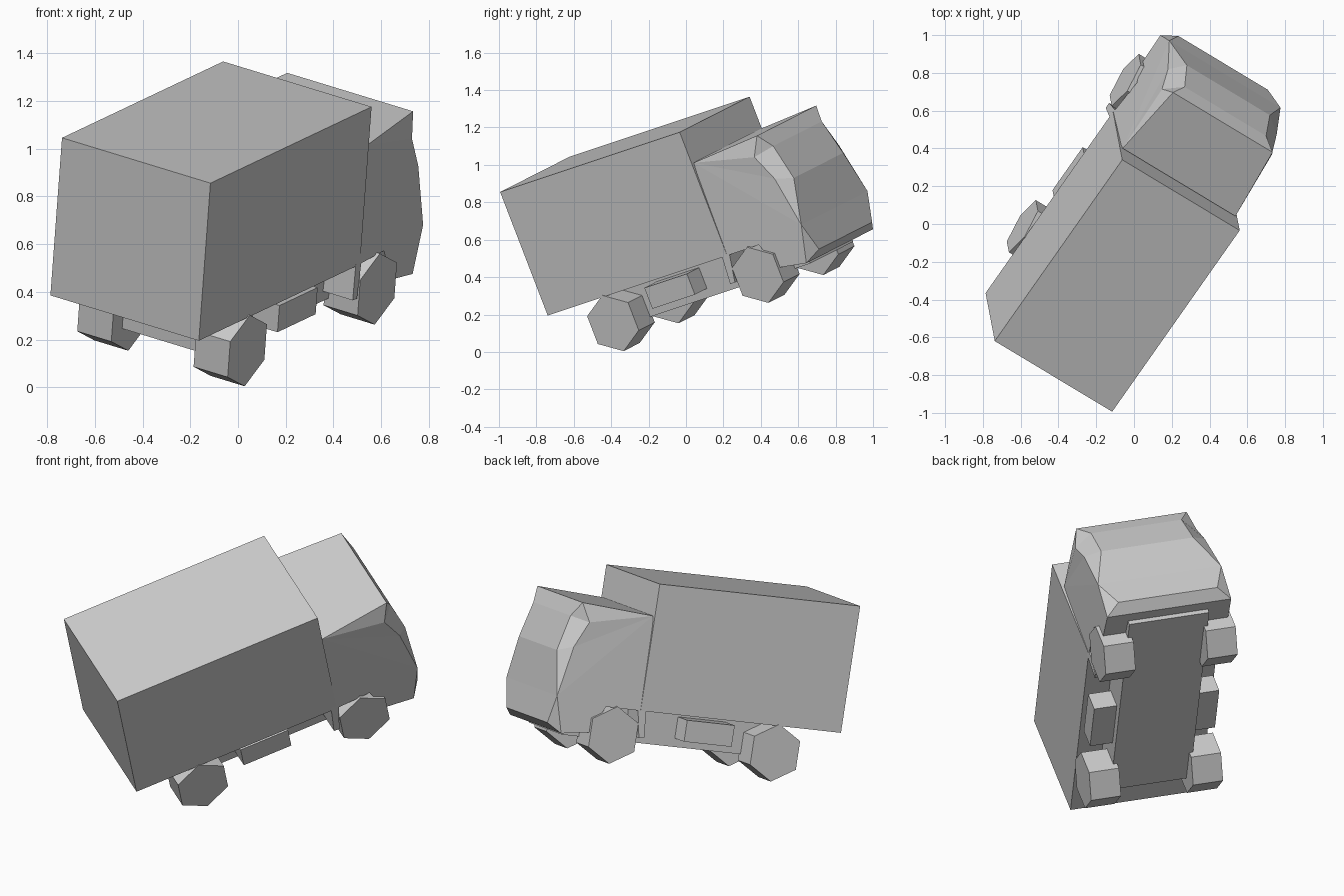
import bpy, bmesh, math
from mathutils import Matrix, Vector

cube = bpy.data.objects.get("Cube")
if cube:
    bpy.data.objects.remove(cube, do_unlink=True)

# The truck's own frame: forward, left, up, with its origin under the cargo box
forward = Vector((0.555, 0.789, 0.263)).normalized()
left = Vector((-0.828, 0.501, 0.254))
left = (left - forward * left.dot(forward)).normalized()
up = forward.cross(left)
FRAME = Matrix((forward, left, up)).transposed().to_4x4()
FRAME.translation = (-0.475, -0.5525, 0.29)

# Single plain material
grey = bpy.data.materials.new("plain_grey")
grey.use_nodes = True
colour = (0.6, 0.6, 0.6, 1)
grey.diffuse_color = colour
grey.node_tree.nodes["Principled BSDF"].inputs["Base Color"].default_value = colour


def finish(name, bm):
    bmesh.ops.recalc_face_normals(bm, faces=bm.faces[:])
    mesh = bpy.data.meshes.new(name)
    bm.to_mesh(mesh)
    bm.free()
    mesh.materials.append(grey)
    obj = bpy.data.objects.new(name, mesh)
    bpy.context.collection.objects.link(obj)
    obj.matrix_world = FRAME
    return obj


def box(name, low, high):
    low, high = Vector(low), Vector(high)
    bm = bmesh.new()
    bmesh.ops.create_cube(bm, size=1)
    for v in bm.verts:
        v.co = (low + high) / 2 + v.co * (high - low)
    return finish(name, bm)


def wheel(name, along, side, radius=0.16, height=-0.15):
    bm = bmesh.new()
    rings = []
    for b in (0.208, 0.38):
        rings.append([bm.verts.new((along + radius * math.sin(k * math.pi / 3), side * b,
                                    height + radius * math.cos(k * math.pi / 3)))
                      for k in range(6)])
    for ring in rings:
        bm.faces.new(ring)
    for k in range(6):
        n = (k + 1) % 6
        bm.faces.new((rings[0][k], rings[0][n], rings[1][n], rings[1][k]))
    return finish(name, bm)


# Cargo body and chassis
box("cargo_box", (0, -0.375, 0), (1.216, 0.375, 0.709))
box("chassis", (0.316, -0.23, -0.193), (1.6, 0.23, 0.01))

# Wheels and side tanks
for side, label in ((1, "left"), (-1, "right")):
    wheel("front_wheel_" + label, 1.358, side)
    wheel("rear_wheel_" + label, 0.377, side)
    edges = sorted((0.2 * side, 0.36 * side))
    box("side_tank_" + label, (0.634, edges[0], -0.145), (0.922, edges[1], -0.025))

# Cab: named corner points of one side, mirrored to the other
corners = {
    "roof_back": (1.22, 0.36, 0.528),
    "roof_front": (1.634, 0.318, 0.555),
    "brow": (1.669, 0.26, 0.47),
    "sill": (1.722, 0.265, 0.273),
    "nose": (1.719, 0.355, 0.03),
    "bumper": (1.722, 0.285, -0.13),
    "floor_front": (1.662, 0.357, -0.174),
    "arch_front": (1.49, 0.36, -0.15),
    "arch_top_front": (1.42, 0.36, 0.0),
    "arch_top_back": (1.23, 0.372, 0.0),
    "arch_back": (1.204, 0.38, -0.15),
    "floor_back": (1.172, 0.38, -0.148),
    "pillar_top": (1.59, 0.35, 0.453),
    "pillar_mid": (1.66, 0.347, 0.309),
}
outline = list(corners)[:12]
side_faces = [
    ("roof_front", "brow", "pillar_top"),
    ("brow", "sill", "pillar_mid", "pillar_top"),
    ("sill", "nose", "pillar_mid"),
    ("nose", "bumper", "floor_front"),
    ("roof_back", "roof_front", "pillar_top"),
    ("roof_back", "pillar_top", "pillar_mid"),
    ("roof_back", "pillar_mid", "nose"),
    ["roof_back", "nose"] + outline[6:],
]
bm = bmesh.new()
halves = [{n: bm.verts.new((a, s * b, c)) for n, (a, b, c) in corners.items()} for s in (1, -1)]
for half in halves:
    for names in side_faces:
        bm.faces.new([half[n] for n in names])
for here, after in zip(outline, outline[1:] + outline[:1]):
    bm.faces.new((halves[0][here], halves[0][after], halves[1][after], halves[1][here]))
finish("cab", bm)
